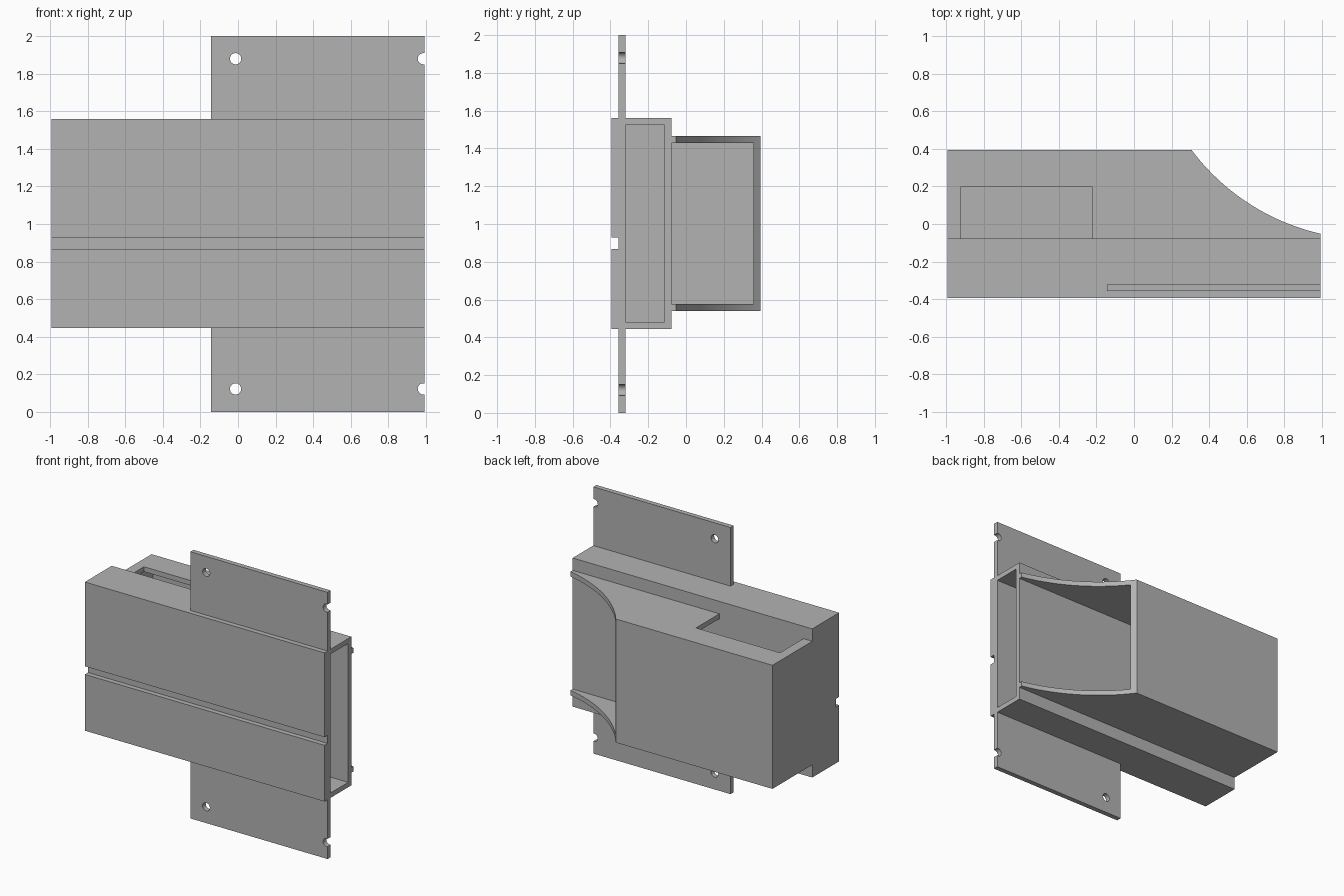
import bpy, bmesh, math
from mathutils import Vector

cube = bpy.data.objects.get("Cube")
if cube:
    bpy.data.objects.remove(cube, do_unlink=True)

grey = bpy.data.materials.new("plain grey")
grey.use_nodes = True
grey.diffuse_color = (0.45, 0.45, 0.45, 1)
grey.node_tree.nodes["Principled BSDF"].inputs["Base Color"].default_value = grey.diffuse_color


def prism(name, outline, z0, z1):
    """Extrude an outline in the x-y plane from z0 to z1."""
    bm = bmesh.new()
    face = bm.faces.new([bm.verts.new((x, y, z0)) for x, y in outline])
    top = bmesh.ops.extrude_face_region(bm, geom=[face])["geom"]
    bmesh.ops.translate(bm, vec=(0, 0, z1 - z0),
                        verts=[v for v in top if isinstance(v, bmesh.types.BMVert)])
    bmesh.ops.recalc_face_normals(bm, faces=bm.faces)
    mesh = bpy.data.meshes.new(name)
    bm.to_mesh(mesh)
    bm.free()
    mesh.materials.append(grey)
    obj = bpy.data.objects.new(name, mesh)
    bpy.context.collection.objects.link(obj)
    return obj


def box(name, x, y, z):
    return prism(name, [(x[0], y[0]), (x[1], y[0]), (x[1], y[1]), (x[0], y[1])], *z)


def rod(name, x, z, radius, y0, y1):
    """Round cutter running along y."""
    pts = [(radius * math.cos(i * math.tau / 24), radius * math.sin(i * math.tau / 24))
           for i in range(24)]
    obj = prism(name, pts, -y1, -y0)
    for v in obj.data.vertices:
        px, py, pz = v.co
        v.co = (x + px, -pz, z + py)
    return obj


def cut(obj, *cutters):
    """Subtract the cutters, bake the result and remove them."""
    for c in cutters:
        c.hide_render = True
        mod = obj.modifiers.new("cut", "BOOLEAN")
        mod.operation, mod.solver, mod.object = "DIFFERENCE", "EXACT", c
    bpy.context.view_layer.update()
    baked = bpy.data.meshes.new_from_object(
        obj.evaluated_get(bpy.context.evaluated_depsgraph_get()))
    obj.modifiers.clear()
    obj.data = baked
    for c in cutters:
        bpy.data.objects.remove(c, do_unlink=True)


def smooth(obj):
    bpy.ops.object.select_all(action="DESELECT")
    obj.select_set(True)
    bpy.context.view_layer.objects.active = obj
    bpy.ops.object.shade_smooth_by_angle(angle=math.radians(30))


END, DEPTH, WALL = 0.994, 0.395, 0.037
MID = -0.077                      # plane between the two channels
PLATE_Y = (-DEPTH + WALL, -DEPTH + 2 * WALL)
LOW, HIGH = 0.445, 1.56           # height range of the front channel
inner_x = (-END + WALL, END + 0.2)

# Front channel: open at one end, with a groove along its face
front = box("front_channel", (-END, END), (-DEPTH, MID), (LOW, HIGH))
cut(front,
    box("cavity", inner_x, (PLATE_Y[1], MID - WALL), (LOW + WALL, HIGH - WALL)),
    box("groove", (-2, 2), (-1, PLATE_Y[0]), (0.867, 0.928)))

# Rear duct: outline with a concave arc swept out of its open end
a, b = Vector((0.306, DEPTH)), Vector((END, -0.052))
chord = (b - a).length
sag = 0.073
radius = chord ** 2 / (8 * sag) + sag / 2
normal = Vector((a.y - b.y, b.x - a.x)).normalized()
centre = (a + b) / 2 + normal * (radius - sag)
start = math.atan2(a.y - centre.y, a.x - centre.x)
stop = math.atan2(b.y - centre.y, b.x - centre.x)
arc = []
for i in range(25):
    t = start + (stop - start) * i / 24
    arc.append((centre.x + radius * math.cos(t), centre.y + radius * math.sin(t)))
rear = prism("rear_duct", [(END, MID), (-END, MID), (-END, DEPTH)] + arc, 0.54, 1.467)
cut(rear,
    box("cavity", inner_x, (MID - 0.2, DEPTH - WALL), (0.54 + WALL, 1.467 - WALL)),
    box("top_opening", (-0.92, -0.223), (MID - 0.2, 0.2), (1.3, 1.6)))
smooth(rear)

# Mounting plates with one round hole and one edge notch each
for name, z, hole_z in (("lower_plate", (0, LOW), 0.122), ("upper_plate", (HIGH, 2), 1.88)):
    plate = box(name, (-0.145, END), PLATE_Y, z)
    cut(plate, *[rod("hole", x, hole_z, 0.03, -0.5, -0.2) for x in (-0.013, 0.987)])
    smooth(plate)
